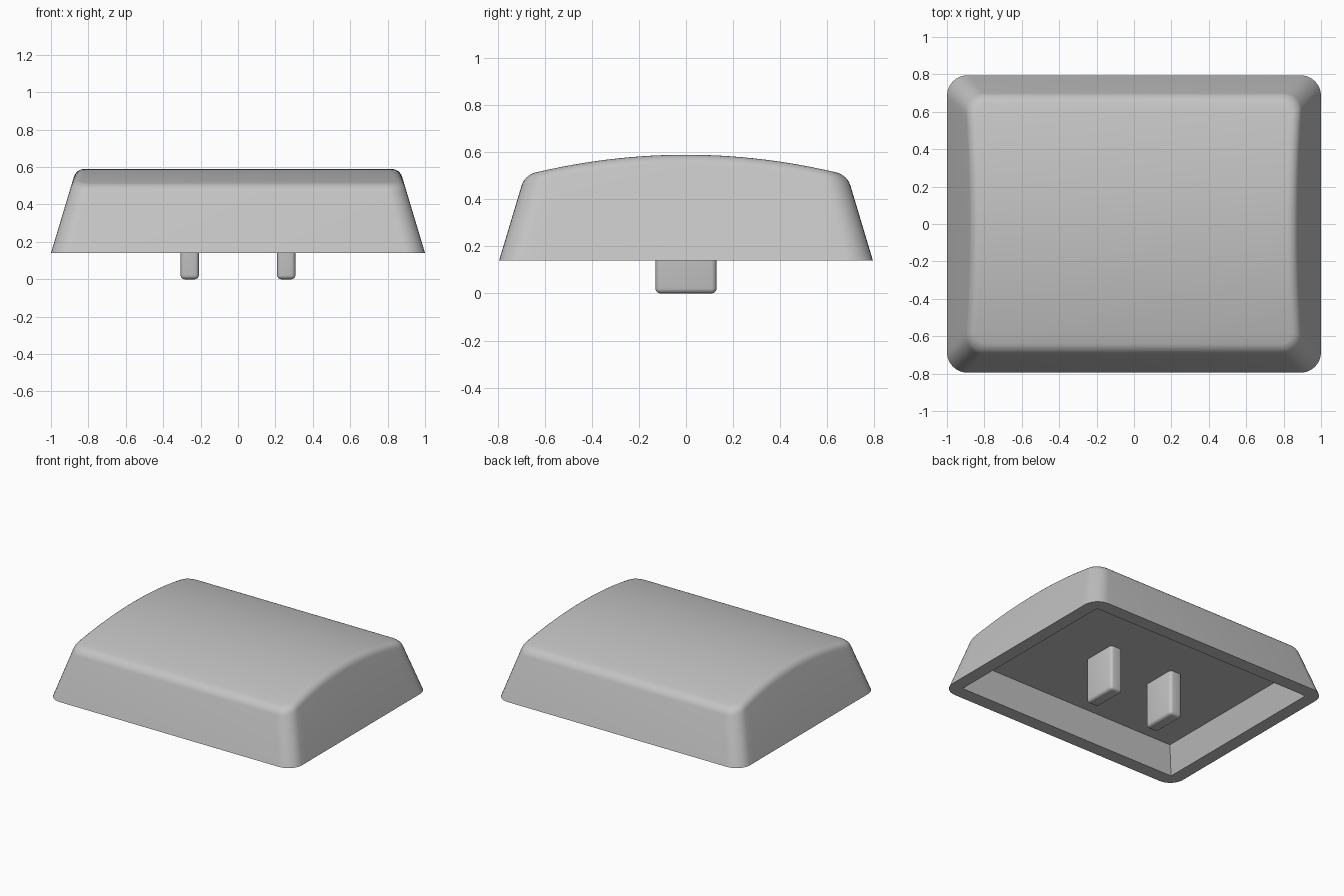
import bpy, bmesh, math

if "Cube" in bpy.data.objects:
    bpy.data.objects.remove(bpy.data.objects["Cube"])

grey = bpy.data.materials.new("light grey plastic")
grey.diffuse_color = (0.55, 0.55, 0.55, 1)
grey.use_nodes = True
grey.node_tree.nodes["Principled BSDF"].inputs["Base Color"].default_value = grey.diffuse_color

BASE_Z, TAPER = 0.14, 0.3
HALF_X, HALF_Y, CORNER = 1.0, 0.795, 0.11
FILLET, FILLET_STEPS = 0.045, 6
CEILING_Z = 0.33


def dome(y):
    return 0.59 - 0.184 * y * y


# Right half of a rounded rectangle: corner weights (sx, sy) and normal (nx, ny)
half = []
for k in range(9):
    a = math.radians(-90 + 90 * k / 8)
    half.append((1, -1, math.cos(a), math.sin(a)))
half += [(1, -1 + 2 * k / 24, 1, 0) for k in range(1, 24)]
half += [(1, -sy, nx, -ny) for _, sy, nx, ny in half[8::-1]]
outline = half + [(-sx, sy, -nx, ny) for sx, sy, nx, ny in reversed(half)]
N = len(outline)


def place(p, hx, hy, r):
    return p[0] * (hx - r) + r * p[2], p[1] * (hy - r) + r * p[3]


def outer(p, inset, shrink=0.0):
    w = inset + shrink
    return place(p, HALF_X - w, HALF_Y - w, CORNER - 0.1 * inset - shrink)


def wall_and_top(p):
    """Points from the base up the tapered wall and over the rounded top edge."""
    z = 0.55
    for _ in range(8):                      # where the wall meets the dome
        inset = TAPER * (z - BASE_Z)
        z = dome(outer(p, inset)[1])
    low_z = z - FILLET * 0.96
    a = (*outer(p, TAPER * (low_z - BASE_Z)), low_z)
    b = (*outer(p, inset), z)
    cx, cy = outer(p, inset, FILLET)
    c = (cx, cy, dome(cy))
    pts = [(*outer(p, 0), BASE_Z)]
    for k in range(FILLET_STEPS + 1):       # circular blend from wall to dome
        t = k / FILLET_STEPS
        wa, wb, wc = (1 - t) ** 2, 2 * t * (1 - t) * 0.82, t * t
        pts.append(tuple((wa * i + wb * j + wc * m) / (wa + wb + wc)
                         for i, j, m in zip(a, b, c)))
    return pts


def finish(bm, name):
    bmesh.ops.recalc_face_normals(bm, faces=bm.faces)
    mesh = bpy.data.meshes.new(name)
    bm.to_mesh(mesh)
    bm.free()
    mesh.materials.append(grey)
    obj = bpy.data.objects.new(name, mesh)
    bpy.context.collection.objects.link(obj)
    bpy.ops.object.select_all(action='DESELECT')
    obj.select_set(True)
    bpy.context.view_layer.objects.active = obj
    bpy.ops.object.shade_smooth_by_angle(angle=math.radians(30))
    return obj


# Cap shell: cavity ceiling, cavity wall, rim, outer wall and domed top
bm = bmesh.new()
columns = []
for p in outline:
    column = [(*place(p, 0.845, 0.635, 0), CEILING_Z),
              (*place(p, 0.905, 0.695, 0), BASE_Z)] + wall_and_top(p)
    columns.append([bm.verts.new(co) for co in column])
for i in range(N):
    c, d = columns[i], columns[(i + 1) % N]
    for k in range(len(c) - 1):
        bm.faces.new((c[k], d[k], d[k + 1], c[k + 1]))
for level in (0, -1):                       # strips across the ceiling and dome
    for i in range(N // 2 - 1):
        bm.faces.new([columns[j][level] for j in (i, i + 1, N - 2 - i, N - 1 - i)])
bmesh.ops.remove_doubles(bm, verts=bm.verts, dist=1e-5)
finish(bm, "cap_shell")

# Two mounting prongs hanging from the cavity ceiling
for side, label in ((-1, "left"), (1, "right")):
    bm = bmesh.new()
    bmesh.ops.create_cube(bm, size=1)
    height = CEILING_Z + 0.04
    for v in bm.verts:
        v.co = (side * 0.258 + v.co.x * 0.098, v.co.y * 0.26, (v.co.z + 0.5) * height)
    bmesh.ops.bevel(bm, geom=bm.edges[:], offset=0.022, segments=4,
                    profile=0.5, affect='EDGES')
    finish(bm, label + "_prong")
